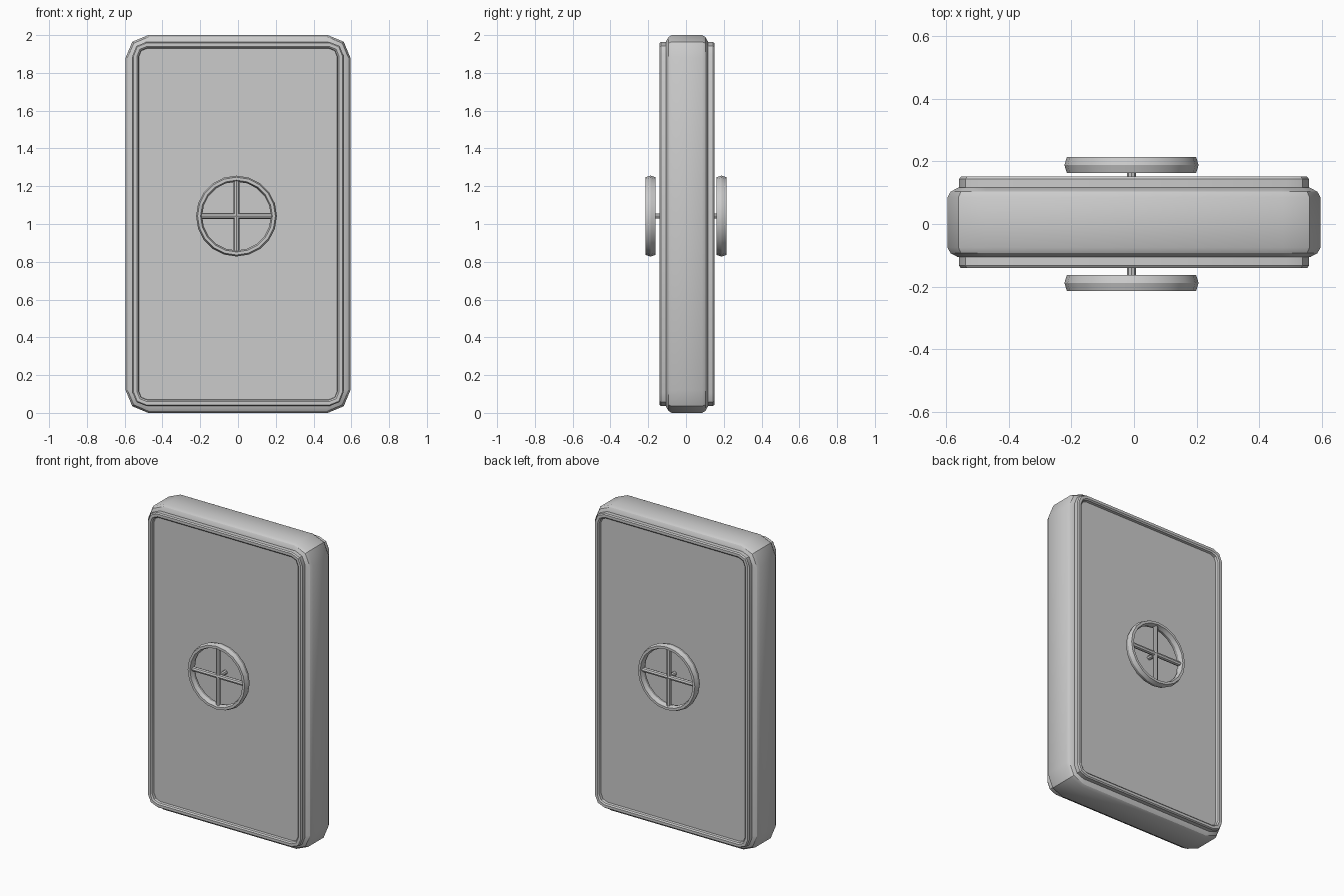
import bpy, bmesh
from math import cos, sin, pi, radians
from mathutils import Matrix, Vector

if "Cube" in bpy.data.objects:
    bpy.data.objects.remove(bpy.data.objects["Cube"])

HALF_W, HEIGHT = 0.595, 2.0
WHEEL_X, WHEEL_Z = -0.008, 1.042


def finish(bm, name):
    bmesh.ops.recalc_face_normals(bm, faces=bm.faces)
    mesh = bpy.data.meshes.new(name)
    bm.to_mesh(mesh)
    bm.free()
    ob = bpy.data.objects.new(name, mesh)
    bpy.context.collection.objects.link(ob)
    bpy.context.view_layer.objects.active = ob
    ob.select_set(True)
    bpy.ops.object.shade_smooth_by_angle(angle=radians(30))
    ob.select_set(False)
    return ob


def rounded_ring(bm, y, inset, r):
    """Rectangle with two-segment rounded corners, lying in the xz plane."""
    hx, hz = HALF_W - inset, HEIGHT / 2 - inset
    ring = []
    for i, (sx, sz) in enumerate([(1, 1), (-1, 1), (-1, -1), (1, -1)]):
        for k in range(3):
            a = i * pi / 2 + k * pi / 4
            ring.append(bm.verts.new((sx * (hx - r) + r * cos(a), y,
                                      HEIGHT / 2 + sz * (hz - r) + r * sin(a))))
    return ring


def loft(name, profile):
    bm = bmesh.new()
    rings = [rounded_ring(bm, *p) for p in profile]
    n = len(rings[0])
    for a, b in zip(rings, rings[1:]):
        for i in range(n):
            bm.faces.new((a[i], a[(i + 1) % n], b[(i + 1) % n], b[i]))
    bm.faces.new(rings[0])
    bm.faces.new(rings[-1])
    return finish(bm, name)


# Door slab: (y, inset, corner radius), raised rim and recessed panel on both faces
half = [(0.080, 0.0, 0.12), (0.098, 0.010, 0.112), (0.111, 0.034, 0.09),
        (0.111, 0.037, 0.07), (0.138, 0.037, 0.07), (0.146, 0.043, 0.065),
        (0.146, 0.060, 0.052), (0.139, 0.068, 0.046), (0.122, 0.070, 0.045)]
shift = 0.005
loft("door_slab", [(shift - y, d, r) for y, d, r in reversed(half)]
     + [(shift + y, d, r) for y, d, r in half])


def rod(name, start, end, radius, sides):
    start, end = Vector(start), Vector(end)
    d = end - start
    bm = bmesh.new()
    bmesh.ops.create_cone(bm, cap_ends=True, segments=sides, radius1=radius,
                          radius2=radius, depth=d.length)
    m = Matrix.Translation((start + end) / 2) @ d.to_track_quat('Z', 'Y').to_matrix().to_4x4()
    bmesh.ops.transform(bm, matrix=m, verts=bm.verts)
    return finish(bm, name)


def wheel_rim(name, y):
    section = [(0.206, -0.026), (0.214, 0), (0.206, 0.026),
               (0.190, 0.026), (0.182, 0), (0.190, -0.026)]
    n, m = 20, len(section)
    bm = bmesh.new()
    rings = [[bm.verts.new((WHEEL_X + r * cos(2 * pi * i / n), y + dy,
                            WHEEL_Z + r * sin(2 * pi * i / n))) for r, dy in section]
             for i in range(n)]
    for i in range(n):
        a, b = rings[i], rings[(i + 1) % n]
        for j in range(m):
            bm.faces.new((a[j], b[j], b[(j + 1) % m], a[(j + 1) % m]))
    return finish(bm, name)


# Hand wheel on each face: rim, crossed spokes and axle
for side, s in (("front", -1), ("back", 1)):
    y = s * 0.188
    wheel_rim(side + "_wheel_rim", y)
    rod(side + "_spoke_upright", (WHEEL_X, y, WHEEL_Z - 0.19), (WHEEL_X, y, WHEEL_Z + 0.19), 0.015, 8)
    rod(side + "_spoke_level", (WHEEL_X - 0.19, y, WHEEL_Z), (WHEEL_X + 0.19, y, WHEEL_Z), 0.015, 8)
    rod(side + "_axle", (WHEEL_X, s * 0.115, WHEEL_Z), (WHEEL_X, y, WHEEL_Z), 0.014, 8)
